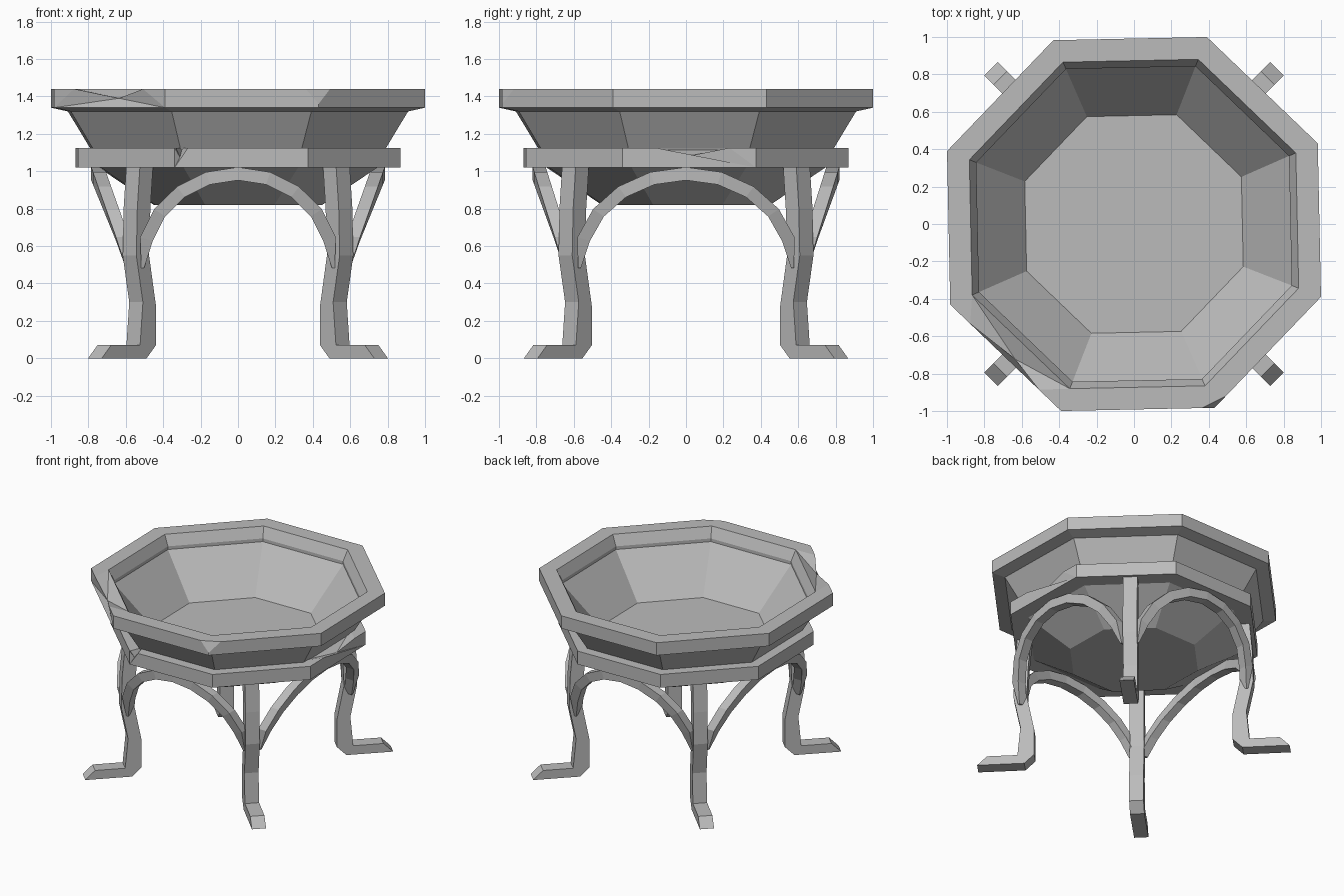
import bpy, bmesh, math
from mathutils import Vector

cube = bpy.data.objects.get("Cube")
if cube:
    bpy.data.objects.remove(cube, do_unlink=True)

SIDES = 8
TURN = math.radians(23.7)

stone = bpy.data.materials.new("grey_stone")
stone.use_nodes = True
GREY = (0.5, 0.5, 0.5, 1)
stone.diffuse_color = GREY
stone.node_tree.nodes["Principled BSDF"].inputs["Base Color"].default_value = GREY


def finish(name, bm):
    bmesh.ops.recalc_face_normals(bm, faces=bm.faces)
    mesh = bpy.data.meshes.new(name)
    bm.to_mesh(mesh)
    bm.free()
    mesh.materials.append(stone)
    obj = bpy.data.objects.new(name, mesh)
    bpy.context.collection.objects.link(obj)
    return obj


def lathe(profile, closed):
    """Eight-sided turning of (radius, z) points; open profiles get end caps."""
    bm = bmesh.new()
    rings = []
    for r, z in profile:
        angles = [TURN + math.tau * i / SIDES for i in range(SIDES)]
        rings.append([bm.verts.new((r * math.cos(a), r * math.sin(a), z)) for a in angles])
    pairs = list(zip(rings, rings[1:]))
    if closed:
        pairs.append((rings[-1], rings[0]))
    else:
        bm.faces.new(rings[0])
        bm.faces.new(rings[-1])
    for a, b in pairs:
        for i in range(SIDES):
            j = (i + 1) % SIDES
            bm.faces.new((a[i], a[j], b[j], b[i]))
    return bm, rings


def notch(bm, ring, side, start, middle, end, depth, drop):
    """Knock a shallow chip out of one edge of a ring."""
    a, b = ring[side], ring[(side + 1) % SIDES]
    p, q = a.co.copy(), b.co.copy()
    inward = -(p + q) / 2
    inward.z = 0
    inward.normalize()
    edge = bm.edges.get((a, b))
    done, vert = 0, a
    for stop in (start, middle, end):
        edge, new = bmesh.utils.edge_split(edge, vert, (stop - done) / (1 - done))
        new.co = p.lerp(q, stop)
        if stop == middle:
            new.co += inward * depth - Vector((0, 0, drop))
            chipped = new
        edge = bm.edges.get((new, b))
        done, vert = stop, new
    bmesh.ops.triangulate(bm, faces=list(chipped.link_faces))


# Bowl: flared outer wall, flat base, sloping inside and flat floor
bm, rings = lathe([(0.483, 0.82), (0.80, 1.02), (0.85, 1.125), (0.976, 1.32),
                   (0.905, 1.335), (0.627, 1.02)], False)
finish("bowl", bm)

# Heavy rim with a bevelled inner lip and chips
bm, rings = lathe([(0.976, 1.32), (1.073, 1.34), (1.073, 1.44),
                   (0.945, 1.44), (0.905, 1.36), (0.905, 1.33)], True)
notch(bm, rings[2], 4, 0.18, 0.55, 0.8, 0.03, 0.05)
corner = [Vector((0.37, -0.98, 1.44)), Vector((0.49, -0.92, 1.44)), Vector((0.43, -0.977, 1.375))]
normal = (corner[1] - corner[0]).cross(corner[2] - corner[0])
if normal.z < 0:
    normal.negate()
cut = bmesh.ops.bisect_plane(bm, geom=bm.verts[:] + bm.edges[:] + bm.faces[:],
                             plane_co=corner[0], plane_no=normal, clear_outer=True)
bmesh.ops.holes_fill(bm, edges=[e for e in bm.edges if e.is_boundary], sides=0)
finish("rim", bm)

# Supporting band with small chips
bm, rings = lathe([(0.80, 1.02), (0.933, 1.02), (0.933, 1.125), (0.82, 1.125)], True)
notch(bm, rings[2], 7, 0.25, 0.52, 0.8, 0.02, 0.04)
notch(bm, rings[2], 5, 0.01, 0.04, 0.1, 0.02, 0.05)
finish("support_band", bm)

# Four curved legs with outward feet, set on the diagonals
LEG = [(0.49, 1.04), (0.505, 0.8), (0.512, 0.55), (0.475, 0.28), (0.475, 0.07), (0.525, 0),
       (0.765, 0), (0.715, 0.07), (0.56, 0.07), (0.545, 0.3), (0.58, 0.55), (0.575, 0.8), (0.56, 1.04)]
HALF = 0.0365
for sx, side in ((1, "left"), (-1, "right")):
    for sy, end in ((1, "back"), (-1, "front")):
        bm = bmesh.new()
        loops = [[bm.verts.new((sx * (x + h), sy * (x + 0.065 - h), z)) for x, z in LEG]
                 for h in (-HALF, HALF)]
        for loop in loops:
            bm.faces.new(loop)
        n = len(LEG)
        for i in range(n):
            j = (i + 1) % n
            bm.faces.new((loops[0][i], loops[0][j], loops[1][j], loops[1][i]))
        finish(f"{end}_{side}_leg", bm)


# Arched braces that lean outward from the legs to the band
def arch(name, turn, half_width, low, high):
    bm = bmesh.new()
    sections = []
    steps = 10
    for k in range(steps + 1):
        t = -1 + 2 * k / steps
        a = t * math.radians(92)
        thick = 0.035 if abs(t) < 1 else 0.008
        rise = max(math.cos(a), 0)
        out = low + (high - low) * rise
        section = []
        for s, d in ((-1, -1), (1, -1), (1, 1), (-1, 1)):
            u = (half_width + s * thick) * math.sin(a)
            z = 0.5 + (0.487 + s * thick) * math.cos(a)
            o = out + d * 0.035
            c, q = math.cos(turn), math.sin(turn)
            section.append(bm.verts.new((o * c - u * q, o * q + u * c, z)))
        sections.append(section)
    for a, b in zip(sections, sections[1:]):
        for i in range(4):
            j = (i + 1) % 4
            bm.faces.new((a[i], a[j], b[j], b[i]))
    bm.faces.new(sections[0])
    bm.faces.new(sections[-1])
    finish(name, bm)


for i, name in enumerate(("left_arch", "back_arch", "right_arch", "front_arch")):
    if i % 2:
        arch(name, i * math.pi / 2, 0.51, 0.62, 0.785)
    else:
        arch(name, i * math.pi / 2, 0.57, 0.565, 0.75)
